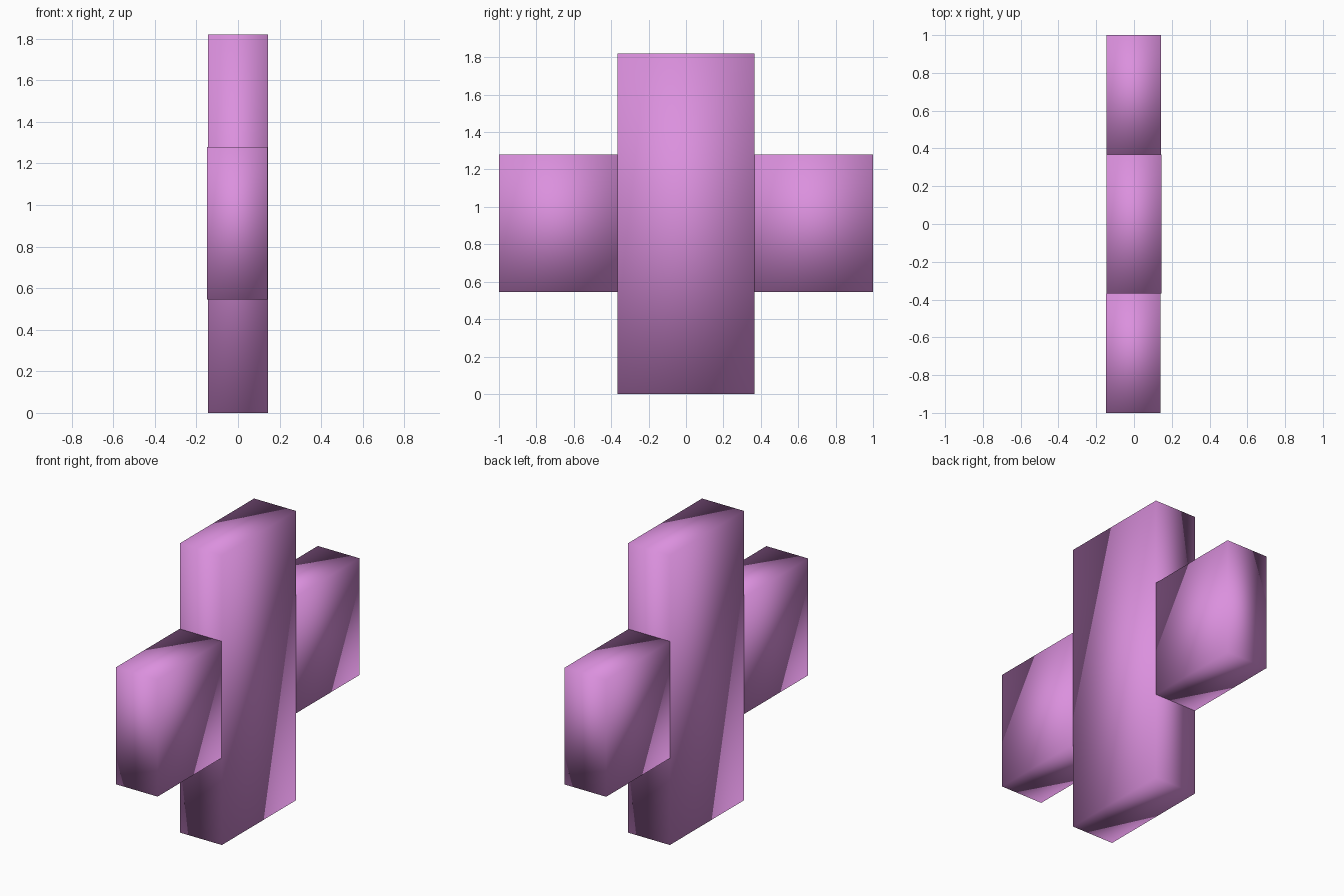
import bpy
import bmesh
from mathutils import Vector

cube = bpy.data.objects.get("Cube")
if cube:
    bpy.data.objects.remove(cube, do_unlink=True)

# Single orchid pink colour
pink = bpy.data.materials.new("orchid_pink")
pink.use_nodes = True
colour = (0.71, 0.28, 0.73, 1.0)
pink.diffuse_color = colour
pink.node_tree.nodes["Principled BSDF"].inputs["Base Color"].default_value = colour


def smooth_block(name, low, high):
    """Box between two corners, with shading blended across its edges."""
    low, high = Vector(low), Vector(high)
    mesh = bpy.data.meshes.new(name)
    bm = bmesh.new()
    bmesh.ops.create_cube(bm, size=1)
    bmesh.ops.scale(bm, vec=high - low, verts=bm.verts)
    bmesh.ops.translate(bm, vec=(low + high) / 2, verts=bm.verts)
    bmesh.ops.triangulate(bm, faces=bm.faces)
    for face in bm.faces:
        face.smooth = True
    bm.to_mesh(mesh)
    bm.free()
    mesh.materials.append(pink)
    block = bpy.data.objects.new(name, mesh)
    bpy.context.collection.objects.link(block)
    return block


# Tall upright in the middle
smooth_block("upright", (-0.145, -0.367, 0), (0.145, 0.367, 1.82))

# Shorter arms butted against the front and back of the upright
smooth_block("front_arm", (-0.149, -1, 0.545), (0.141, -0.367, 1.28))
smooth_block("back_arm", (-0.145, 0.367, 0.545), (0.143, 1, 1.28))
